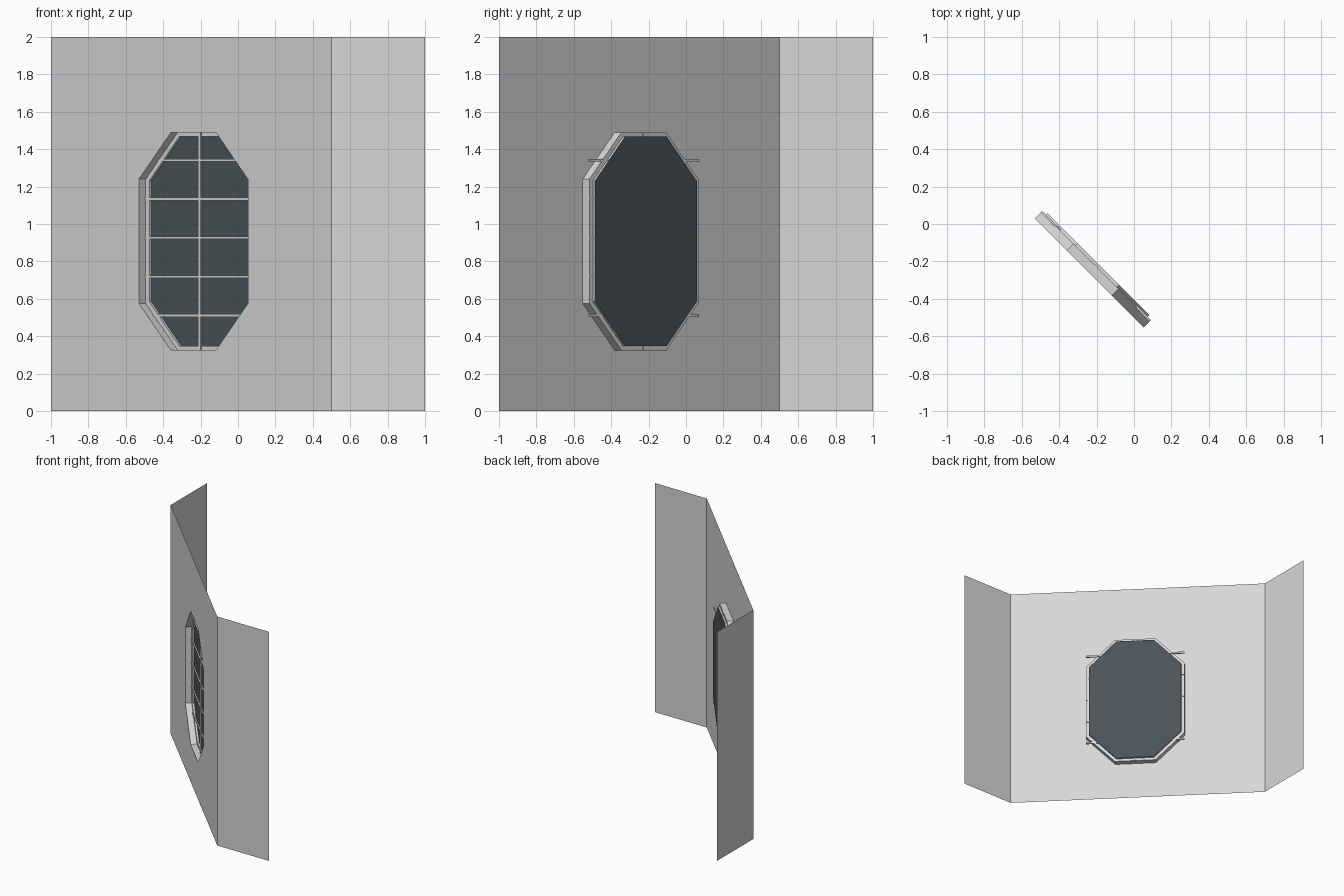
import bpy

if "Cube" in bpy.data.objects:
    bpy.data.objects.remove(bpy.data.objects["Cube"])

# Window centre on the diagonal wall. s runs along the wall, d goes inward (x and y both grow).
CX, CY, CZ = -0.2385, -0.2615, 0.9075


def P(s, z, d=0.0):
    return (CX + s + d, CY - s + d, z)


def material(name, rgb):
    m = bpy.data.materials.new(name)
    m.diffuse_color = (*rgb, 1)
    m.use_nodes = True
    m.node_tree.nodes["Principled BSDF"].inputs["Base Color"].default_value = m.diffuse_color
    return m


plaster = material("light_grey", (0.68, 0.68, 0.68))
dark = material("dark_blue_grey_glass", (0.070, 0.088, 0.100))


def mesh_object(name, verts, faces, mat):
    me = bpy.data.meshes.new(name)
    me.from_pydata(verts, [], faces)
    me.materials.append(mat)
    ob = bpy.data.objects.new(name, me)
    bpy.context.collection.objects.link(ob)
    return ob


def octagon(half_s, top_s, half_z, side_z, d):
    """Stretched octagon, counter-clockwise from the right end of the bottom edge."""
    pts = [(top_s, -half_z), (half_s, -side_z), (half_s, side_z), (top_s, half_z),
           (-top_s, half_z), (-half_s, side_z), (-half_s, -side_z), (-top_s, -half_z)]
    return [P(s, CZ + z, d) for s, z in pts]


OUTER = (0.291, 0.120, 0.5825, 0.3325)
INNER = (0.272, 0.111, 0.560, 0.3225)
LIP, GLASS = 0.036, 0.047

# Diagonal wall with the octagonal opening: corners 0-3, opening 4-11
corners = [P(0.7385, 0), P(0.7385, 2), P(-0.7615, 2), P(-0.7615, 0)]
faces = []
for i in range(4):
    a, b = 4 + 2 * i, 5 + 2 * i            # chamfer edge beside corner i
    nxt = 4 + (2 * i + 2) % 8
    faces += [(i, b, a), (i, (i + 1) % 4, nxt, b)]
mesh_object("diagonal_wall", corners + octagon(*OUTER, 0), faces, plaster)

# Flat wall returns on each end
mesh_object("front_wall", [(0.5, -1, 0), (1, -1, 0), (1, -1, 2), (0.5, -1, 2)],
            [(0, 1, 2, 3)], plaster)
mesh_object("side_wall", [(-1, 1, 0), (-1, 0.5, 0), (-1, 0.5, 2), (-1, 1, 2)],
            [(0, 1, 2, 3)], plaster)

# Stepped window frame: reveal, flat lip, small inner step
rings = [octagon(*OUTER, 0), octagon(*OUTER, LIP),
         octagon(*INNER, LIP), octagon(*INNER, GLASS)]
quads = [(8 * r + i, 8 * r + (i + 1) % 8, 8 * r + 8 + (i + 1) % 8, 8 * r + 8 + i)
         for r in range(3) for i in range(8)]
mesh_object("window_frame", sum(rings, []), quads, plaster)

# Glass pane
mesh_object("window_glass", octagon(*INNER, GLASS), [tuple(range(8))], dark)


# Glazing bars
def bar(name, half_s, z, half_z, half_d=0.004):
    verts = [P(a * half_s, z + b * half_z, LIP + c * half_d)
             for c in (-1, 1) for a, b in ((-1, -1), (1, -1), (1, 1), (-1, 1))]
    sides = [(i, i + 4, (i + 1) % 4 + 4, (i + 1) % 4) for i in range(4)]
    mesh_object(name, verts, [(0, 1, 2, 3), (7, 6, 5, 4)] + sides, plaster)


bar("vertical_glazing_bar", 0.007, CZ, 0.5825)
for k in range(5):
    bar(f"horizontal_glazing_bar_{k + 1}", 0.291, 0.511 + 0.2075 * k, 0.007)
